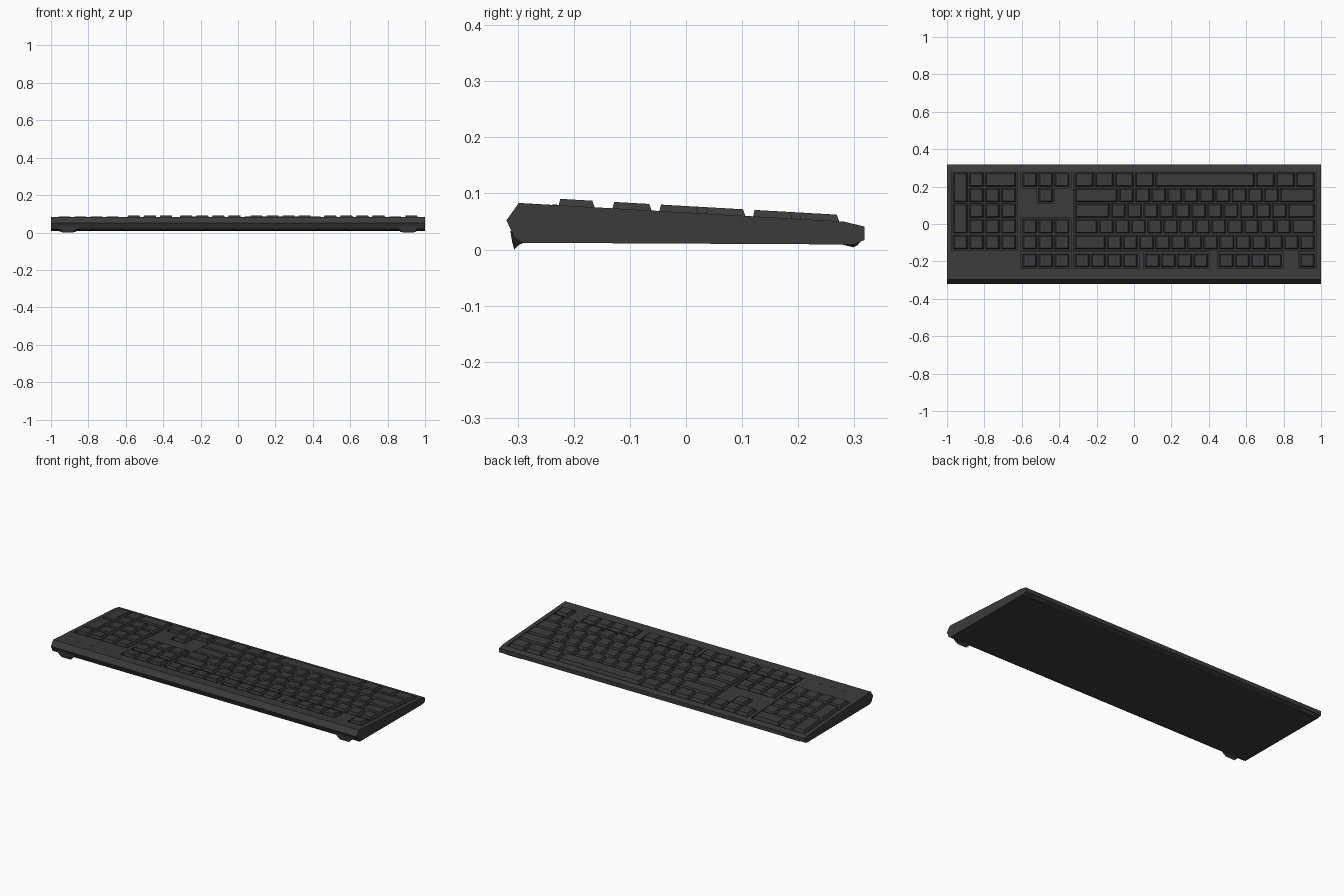
import bpy, bmesh

if "Cube" in bpy.data.objects:
    bpy.data.objects.remove(bpy.data.objects["Cube"])

mat = bpy.data.materials.new("charcoal_plastic")
mat.diffuse_color = (0.043, 0.043, 0.043, 1)
mat.use_nodes = True
mat.node_tree.nodes["Principled BSDF"].inputs["Base Color"].default_value = mat.diffuse_color


def deck(y):
    """Height of the sloping top deck."""
    return 0.083 - 0.057 * (y + 0.298)


def finish(bm, name):
    bmesh.ops.recalc_face_normals(bm, faces=bm.faces)
    me = bpy.data.meshes.new(name)
    bm.to_mesh(me)
    bm.free()
    me.materials.append(mat)
    ob = bpy.data.objects.new(name, me)
    bpy.context.collection.objects.link(ob)
    return ob


def block(bm, x0, x1, y0, y1, low, high, taper=0.0):
    """Box that follows the deck slope, from deck+low to deck+high."""
    rings = []
    for h, t in ((low, 0), (high, taper)):
        pts = ((x0 + t, y0 + t * .6), (x1 - t, y0 + t * .6),
               (x1 - t, y1 - t), (x0 + t, y1 - t))
        rings.append([bm.verts.new((x, y, deck(y) + h)) for x, y in pts])
    a, b = rings
    bm.faces.new(a[::-1])
    bm.faces.new(b)
    for i in range(4):
        j = (i + 1) % 4
        bm.faces.new((a[i], a[j], b[j], b[i]))


def prism(bm, profile, x0, x1, inset=0.0):
    """Extrude a (y, z) profile along x; inset slants the ends at the bottom."""
    zmax = max(z for _, z in profile)
    zmin = min(z for _, z in profile)
    ends = []
    for x, s in ((x0, 1), (x1, -1)):
        ends.append([bm.verts.new((x + s * inset * (zmax - z) / (zmax - zmin), y, z))
                     for y, z in profile])
    a, b = ends
    bm.faces.new(a)
    bm.faces.new(b[::-1])
    n = len(a)
    for i in range(n):
        j = (i + 1) % n
        bm.faces.new((a[i], b[i], b[j], a[j]))


# Body: wedge-shaped case
bm = bmesh.new()
prism(bm, [(-0.32, 0.052), (-0.298, 0.083), (0.28, 0.05), (0.318, 0.041),
           (0.318, 0.017), (0.30, 0.009), (-0.29, 0.012), (-0.305, 0.02)], -1, 1)
body = finish(bm, "case")

# Shallow wells that the key groups sit in
U = 0.086          # key pitch across
ROW = 0.0835       # key pitch front to back
Y0 = -0.137        # start of the number row
FY0, FY1 = -0.233, -0.155
YE = Y0 + 5 * ROW
M = 0.004
wells = [
    (-0.972, -0.628, Y0, YE),                  # number pad
    (-0.60, -0.342, Y0, Y0 + 2 * ROW),         # navigation
    (-0.60, -0.342, Y0 + 4 * ROW, YE),         # arrows
    (-0.514, -0.428, Y0 + 3 * ROW, Y0 + 4 * ROW - 0.009),
    (-0.32, 0.97, Y0, YE),                     # main block
    (-0.60, -0.342, FY0, FY1),                 # function row groups
    (-0.32, 0.024, FY0, FY1), (0.055, 0.399, FY0, FY1),
    (0.45, 0.794, FY0, FY1), (0.884, 0.97, FY0, FY1),
]
bm = bmesh.new()
for x0, x1, y0, y1 in wells:
    block(bm, x0 - M, x1 + M, y0 - M, y1 + M, -0.009, 0.03)
cutter = finish(bm, "well_cutter")
cutter.hide_render = True
mod = body.modifiers.new("wells", 'BOOLEAN')
mod.operation = 'DIFFERENCE'
mod.solver = 'EXACT'
mod.object = cutter
bpy.context.view_layer.objects.active = body
body.select_set(True)
bpy.ops.object.modifier_apply(modifier=mod.name)
bpy.data.objects.remove(cutter)


# Keys: tapered caps, laid out from the right (+x) towards the left
def key(bm, x0, x1, y0, y1):
    g = 0.004
    block(bm, x0 + g, x1 - g, y0 + g, y1 - g, -0.0095, 0.0115, 0.008)


def key_row(bm, right, y0, widths, depth=ROW):
    x = right
    for w in widths:
        key(bm, x - w * U, x, y0, y0 + depth)
        x -= w * U


bm = bmesh.new()
rows = [[1] * 13 + [2],
        [1.5] + [1] * 12 + [1.5],
        [1.75] + [1] * 11 + [2.25],
        [2.25] + [1] * 10 + [2.75],
        [1.25] * 3 + [6.25] + [1.25] * 4]
for i, widths in enumerate(rows):
    key_row(bm, 0.97, Y0 + i * ROW, widths)
finish(bm, "main_keys")

bm = bmesh.new()
for right, count in ((0.97, 1), (0.794, 4), (0.399, 4), (0.024, 4), (-0.342, 3)):
    key_row(bm, right, FY0, [1] * count, FY1 - FY0)
finish(bm, "function_keys")

bm = bmesh.new()
for i in (0, 1, 4):
    key_row(bm, -0.342, Y0 + i * ROW, [1, 1, 1])
key(bm, -0.514, -0.428, Y0 + 3 * ROW, Y0 + 4 * ROW)
finish(bm, "navigation_keys")

bm = bmesh.new()
for i, widths in enumerate(([1] * 4, [1] * 3, [1] * 3, [1] * 3, [2, 1])):
    key_row(bm, -0.628, Y0 + i * ROW, widths)
for i in (1, 3):   # tall plus and enter keys
    key(bm, -0.972, -0.972 + U, Y0 + i * ROW, Y0 + (i + 2) * ROW)
finish(bm, "number_pad_keys")

# Indicator strips beside the number pad
bm = bmesh.new()
for x in (-0.88, -0.80, -0.72):
    block(bm, x - 0.012, x + 0.012, -0.238, -0.230, -0.002, 0.001)
finish(bm, "indicator_strips")

# Feet under the four corners
bm = bmesh.new()
for x0, x1 in ((-0.97, -0.85), (0.85, 0.97)):
    prism(bm, [(-0.313, 0.034), (-0.285, 0.014), (-0.298, 0.008),
               (-0.306, 0.0), (-0.310, 0.014)], x0, x1, 0.03)
    prism(bm, [(0.27, 0.011), (0.312, 0.016), (0.306, 0.008), (0.298, 0.004)], x0, x1, 0.02)
finish(bm, "feet")
